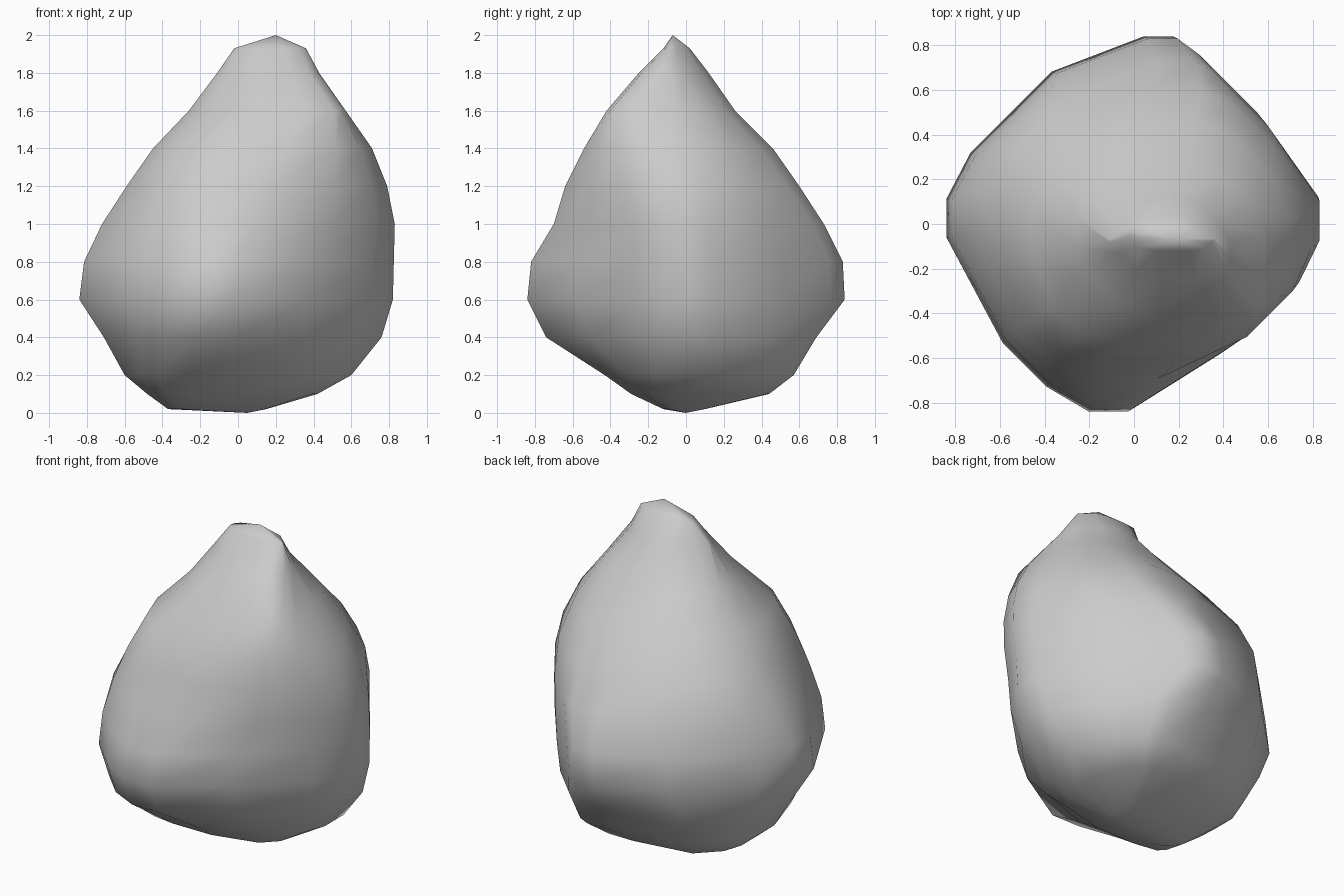
import bpy, bmesh, math
from mathutils import Vector

if "Cube" in bpy.data.objects:
    bpy.data.objects.remove(bpy.data.objects["Cube"])

# Each level: height, then reach in 8 directions (+x, +x+y, +y, -x+y, -x, -x-y, -y, +x-y)
LEVELS = [
    (0.02, .15, .20, .10, .37, .37, .40, .12, .20),
    (0.10, .42, .69, .44, .70, .48, .66, .29, .52),
    (0.20, .60, .89, .57, .84, .60, .82, .43, .70),
    (0.40, .76, 1.00, .69, .98, .71, 1.04, .74, .87),
    (0.60, .82, 1.04, .84, 1.05, .84, 1.12, .84, .95),
    (0.80, .825, 1.05, .83, 1.02, .815, 1.09, .82, .97),
    (1.00, .83, 1.04, .73, .98, .72, 1.00, .70, 1.00),
    (1.20, .79, .98, .60, .85, .59, .89, .64, 1.01),
    (1.40, .71, .83, .46, .60, .45, .74, .54, .98),
    (1.60, .57, .62, .26, .35, .26, .42, .42, .91),
    (1.80, .43, .38, .12, .05, .11, .20, .25, .61),
    (1.93, .36, .29, .02, .00, .02, .08, .12, .43),
]
DIRS = [(1, 0), (1, 1), (0, 1), (-1, 1), (-1, 0), (-1, -1), (0, -1), (1, -1)]
# Where the outline touches each side, as fractions along it
TOUCH = [(.45, .88), (.06, .38), (.25, .83), (.2, .55), (.45, .8), (.2, .65), (.36, .83), (.25, .72)]


def outline(z, reach):
    """Octagon bounded by the 8 reaches, with its corners cut to 16 points."""
    corners = []
    for i in range(8):
        (a, b), (c, d) = DIRS[i], DIRS[(i + 1) % 8]
        h, k = reach[i], reach[(i + 1) % 8]
        det = a * d - b * c
        corners.append(Vector(((h * d - b * k) / det, (a * k - h * c) / det)))
    w = min(1, max(0, (1.6 - z) / 0.6))
    pts = []
    for i in range(8):
        p, q = corners[i], corners[(i + 1) % 8]
        for t, even in zip(TOUCH[i], (.24, .76)):
            pts.append(p.lerp(q, even + (t - even) * w))
    return pts


# Rock body: stacked outlines closed by a bottom and a peak point
bm = bmesh.new()
rings = [[bm.verts.new((p.x, p.y, lv[0])) for p in outline(lv[0], lv[1:])] for lv in LEVELS]
for low, high in zip(rings, rings[1:]):
    for i in range(16):
        j = (i + 1) % 16
        bm.faces.new((low[i], low[j], high[j], high[i]))
base = bm.verts.new((0.05, 0, 0))
peak = bm.verts.new((0.2, -0.07, 2.0))
for i in range(16):
    j = (i + 1) % 16
    bm.faces.new((base, rings[0][j], rings[0][i]))
    bm.faces.new((peak, rings[-1][i], rings[-1][j]))
bmesh.ops.recalc_face_normals(bm, faces=bm.faces)
for f in bm.faces:
    f.smooth = True

mesh = bpy.data.meshes.new("rock")
bm.to_mesh(mesh)
bm.free()
rock = bpy.data.objects.new("rock", mesh)
bpy.context.collection.objects.link(rock)
